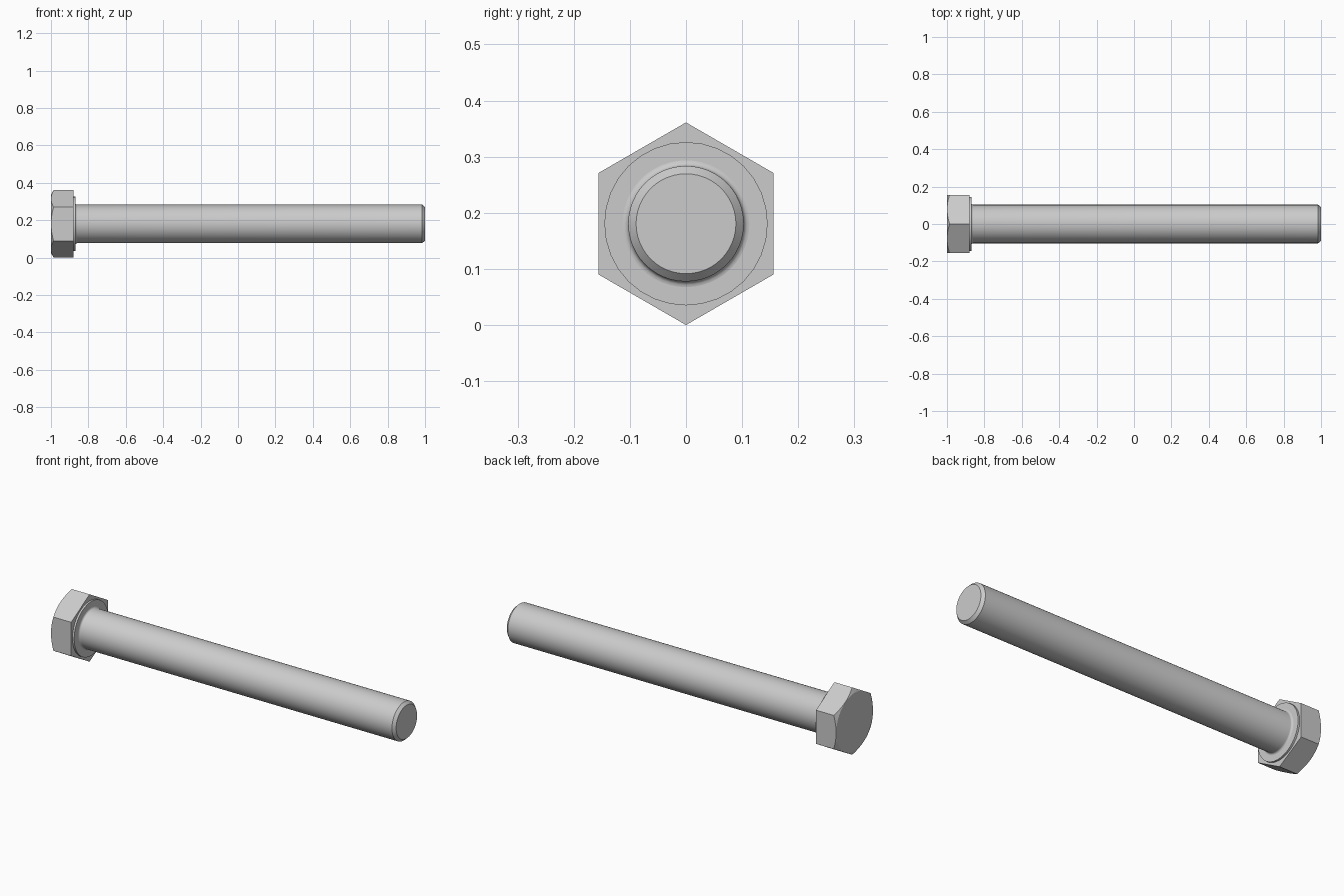
import bpy, bmesh, math
from mathutils import Vector, Matrix

if "Cube" in bpy.data.objects:
    bpy.data.objects.remove(bpy.data.objects["Cube"])

CZ = 0.1805      # height of the bolt axis
R_HEX = 0.1805   # hexagon corner radius


def finish(name, bm):
    bmesh.ops.remove_doubles(bm, verts=bm.verts, dist=1e-5)
    bmesh.ops.recalc_face_normals(bm, faces=bm.faces)
    me = bpy.data.meshes.new(name)
    bm.to_mesh(me)
    bm.free()
    ob = bpy.data.objects.new(name, me)
    ob.location.z = CZ
    bpy.context.collection.objects.link(ob)
    return ob


def lathe(name, profile, steps):
    """Revolve (x, radius) points round the x axis and cap both ends."""
    bm = bmesh.new()
    rings = []
    for x, r in profile:
        rings.append([bm.verts.new((x, r * math.sin(a), r * math.cos(a)))
                      for a in (2 * math.pi * i / steps for i in range(steps))])
    for a, b in zip(rings, rings[1:]):
        for i in range(steps):
            j = (i + 1) % steps
            bm.faces.new((a[i], a[j], b[j], b[i]))
    bm.faces.new(rings[0])
    bm.faces.new(rings[-1])
    return finish(name, bm)


def smooth(ob):
    bpy.ops.object.select_all(action='DESELECT')
    ob.select_set(True)
    bpy.context.view_layer.objects.active = ob
    bpy.ops.object.shade_smooth_by_angle(angle=math.radians(25))


# Hexagonal head, a corner pointing up
head = lathe("hex_head", [(-1.0, R_HEX), (-0.88, R_HEX)], 6)

# Cone that rounds off the outer corners of the head
cutter = lathe("head_chamfer_cutter",
               [(-1.0, 0.1555), (-0.94, 0.1555 + 0.06 * math.sqrt(3)), (-0.8, 0.26)], 96)
cutter.hide_render = True
cutter.hide_set(True)
mod = head.modifiers.new("corner_chamfer", 'BOOLEAN')
mod.operation = 'INTERSECT'
mod.solver = 'EXACT'
mod.object = cutter

# Washer face under the head
washer = lathe("washer_face", [(-0.885, 0.1455), (-0.87, 0.1455)], 32)

# Shank with a small fillet at the head and a chamfered tip
f = 0.01
fillet = [(-0.87 + f - f * math.cos(t), 0.103 + f - f * math.sin(t))
          for t in (math.pi / 2 * i / 4 for i in range(5))]
shank = lathe("shank", [(-0.88, 0.103 + f)] + fillet + [(0.985, 0.103), (1.0, 0.089)], 48)

for ob in (head, washer, shank):
    smooth(ob)
